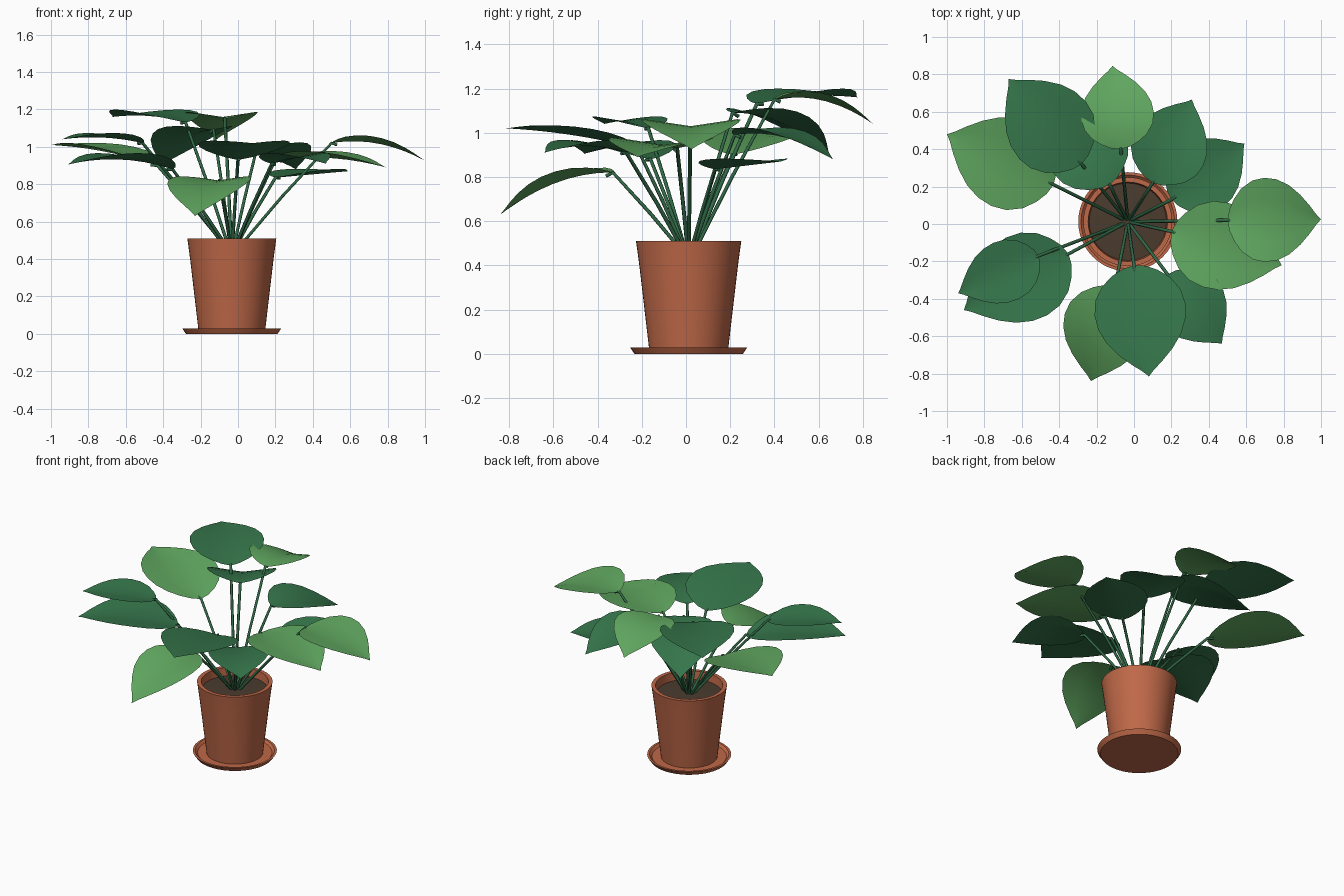
import bpy
import bmesh
import math
from mathutils import Vector

default_cube = bpy.data.objects.get("Cube")
if default_cube:
    bpy.data.objects.remove(default_cube, do_unlink=True)


def make_material(name, rgb):
    material = bpy.data.materials.new(name)
    material.use_nodes = True
    colour = (*rgb, 1)
    material.diffuse_color = colour
    shader = material.node_tree.nodes["Principled BSDF"]
    shader.inputs["Base Color"].default_value = colour
    shader.inputs["Roughness"].default_value = 0.8
    return material


terracotta = make_material("terracotta", (0.52, 0.14, 0.065))
soil_brown = make_material("soil brown", (0.07, 0.045, 0.028))
stem_green = make_material("stem green", (0.03, 0.14, 0.06))
dark_green = make_material("dark leaf green", (0.036, 0.18, 0.07))
light_green = make_material("light leaf green", (0.115, 0.38, 0.115))

CENTRE = Vector((-0.033, 0.012, 0))


def finish(bm, name, material, angle):
    bmesh.ops.remove_doubles(bm, verts=bm.verts, dist=0.0001)
    bmesh.ops.recalc_face_normals(bm, faces=bm.faces)
    mesh = bpy.data.meshes.new(name)
    bm.to_mesh(mesh)
    bm.free()
    mesh.materials.append(material)
    obj = bpy.data.objects.new(name, mesh)
    bpy.context.collection.objects.link(obj)
    bpy.ops.object.select_all(action="DESELECT")
    obj.select_set(True)
    bpy.context.view_layer.objects.active = obj
    bpy.ops.object.shade_smooth_by_angle(angle=math.radians(angle))
    return obj


def lathe(name, profile, material, steps=48):
    """Spin a radius/height profile around the pot's axis."""
    bm = bmesh.new()
    verts = [bm.verts.new(CENTRE + Vector((r, 0, z))) for r, z in profile]
    edges = [bm.edges.new(pair) for pair in zip(verts, verts[1:])]
    bmesh.ops.spin(bm, geom=verts + edges, cent=CENTRE, axis=(0, 0, 1),
                   angle=math.tau, steps=steps)
    return finish(bm, name, material, 35)


# Pot, saucer and soil
lathe("saucer", [(0, 0), (0.245, 0), (0.265, 0.03), (0.25, 0.03),
                 (0.235, 0.015), (0, 0.015)], terracotta)
lathe("pot", [(0, 0.016), (0.178, 0.016), (0.223, 0.4), (0.231, 0.46),
              (0.238, 0.51), (0.212, 0.51), (0.205, 0.44), (0, 0.43)], terracotta)
lathe("soil", [(0.207, 0.455), (0, 0.465)], soil_brown)

# Leaf outline: position along the midrib, half width as a share of the full half width
OUTLINE = [(0, 0), (0.02, 0.25), (0.07, 0.5), (0.15, 0.75), (0.27, 0.94), (0.4, 1),
           (0.53, 0.96), (0.66, 0.82), (0.78, 0.59), (0.88, 0.33), (0.95, 0.12), (1, 0)]


def add_leaf(name, base, tip, width, arch, material, fold=0.15):
    """Pointed oval leaf with an arched midrib and raised sides."""
    base, tip = Vector(base), Vector(tip)
    along = tip - base
    side = Vector((-along.y, along.x, 0)).normalized()
    bm = bmesh.new()
    rows = []
    for t, share in OUTLINE:
        middle = base + along * t
        middle.z += arch * 4 * t * (1 - t)
        half = share * width / 2
        row = []
        for u in (-1, -0.5, 0, 0.5, 1):
            point = middle + side * u * half
            point.z += fold * half * abs(u)
            row.append(bm.verts.new(point))
        rows.append(row)
    for low, high in zip(rows, rows[1:]):
        for i in range(len(low) - 1):
            bm.faces.new((low[i], low[i + 1], high[i + 1], high[i]))
    return finish(bm, name, material, 40)


# Leaves: base, tip, width, arch of the midrib
LIGHT_LEAVES = {
    "back": ((-0.07, 0.40, 1.15), (-0.115, 0.845, 1.04), 0.39, 0.05),
    "back_right": ((-0.43, 0.21, 0.90), (-1.0, 0.48, 1.01), 0.49, 0.02),
    "front": ((-0.1, -0.33, 0.82), (-0.23, -0.84, 0.63), 0.45, 0.05),
    "left_low": ((0.2, -0.04, 0.93), (0.79, -0.22, 0.89), 0.47, 0.03),
    "left_high": ((0.5, 0.02, 1.02), (1.0, 0.025, 0.925), 0.45, 0.045),
}
DARK_LEAVES = {
    "back_tall": ((-0.28, 0.32, 1.13), (-0.67, 0.775, 1.16), 0.47, 0.02),
    "back_under": ((-0.13, 0.21, 1.09), (-0.41, 0.65, 0.9), 0.44, 0.05),
    "right_high": ((-0.51, -0.17, 1.02), (-0.94, -0.37, 1.04), 0.33, 0.02),
    "right_low": ((-0.35, -0.16, 0.88), (-0.91, -0.46, 0.905), 0.47, 0.04),
    "front_high": ((0, -0.22, 0.93), (0.08, -0.815, 1.02), 0.49, 0.015),
    "front_left": ((0.18, -0.27, 0.91), (0.47, -0.64, 0.91), 0.38, 0.03),
    "back_left_low": ((0.2, 0.13, 0.835), (0.59, 0.43, 0.87), 0.4, 0),
    "back_left": ((0.1, 0.22, 0.99), (0.31, 0.665, 0.88), 0.41, 0.045),
}

# Stems run from the soil to each leaf base and a little way under the blade
stems = bpy.data.curves.new("stems", "CURVE")
stems.dimensions = "3D"
stems.bevel_depth = 0.009
stems.bevel_resolution = 1
stems.use_fill_caps = True
stems.materials.append(stem_green)


def add_stem(base, tip):
    base, tip = Vector(base), Vector(tip)
    outward = Vector((base.x, base.y, 0)) - CENTRE
    root = CENTRE + outward * 0.05 + Vector((0, 0, 0.45))
    bend = root.lerp(base, 0.5) - outward * 0.02
    end = base.lerp(tip, 0.06) - Vector((0, 0, 0.004))
    spline = stems.splines.new("POLY")
    spline.points.add(3)
    for point, place in zip(spline.points, (root, bend, base, end)):
        point.co = (*place, 1)


for group, material, shade in ((LIGHT_LEAVES, light_green, "light"),
                               (DARK_LEAVES, dark_green, "dark")):
    for place, (base, tip, width, arch) in group.items():
        add_leaf(f"{shade}_leaf_{place}", base, tip, width, arch, material)
        add_stem(base, tip)

stem_object = bpy.data.objects.new("stems", stems)
bpy.context.collection.objects.link(stem_object)
bpy.ops.object.select_all(action="DESELECT")
stem_object.select_set(True)
bpy.context.view_layer.objects.active = stem_object
bpy.ops.object.convert(target="MESH")
